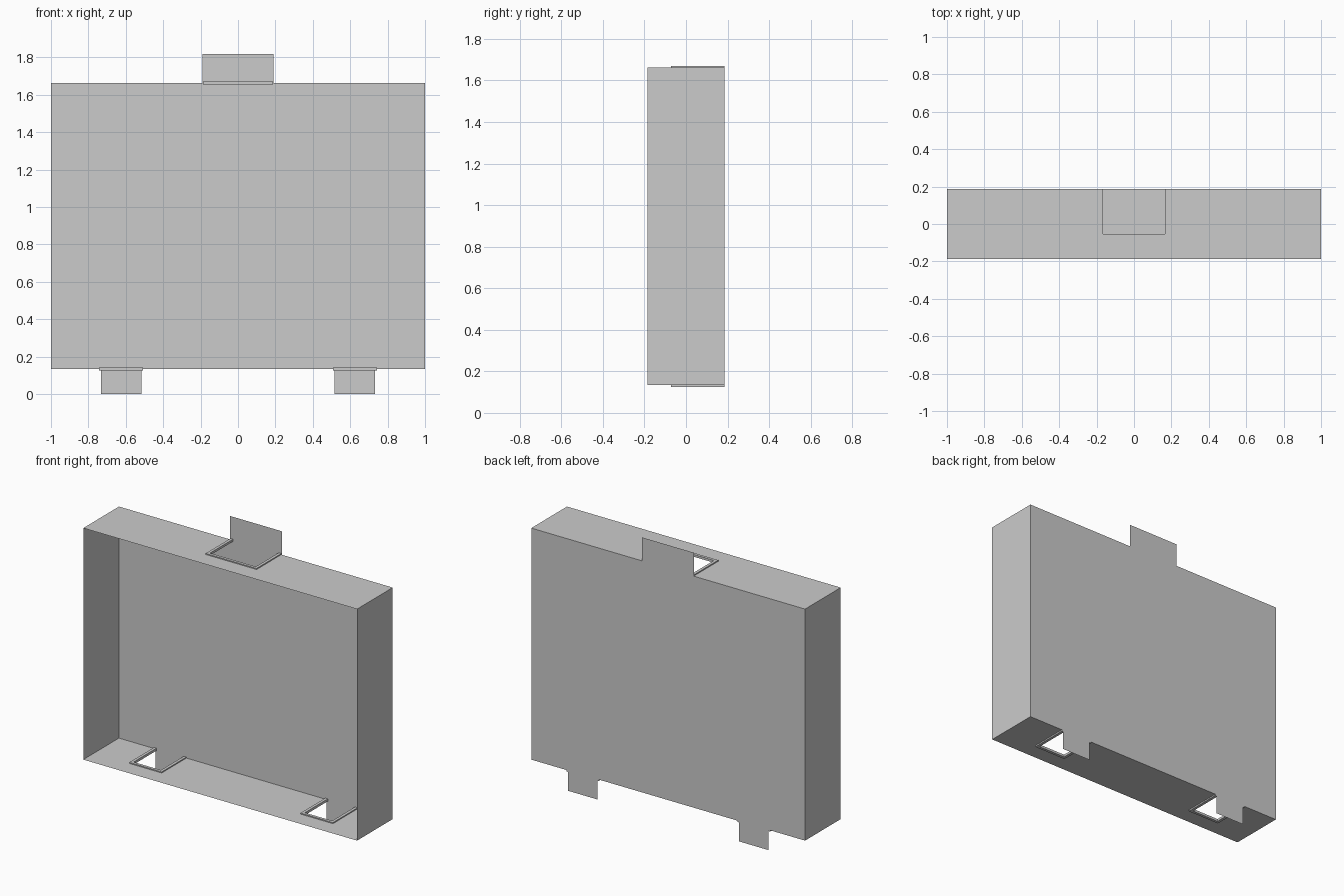
import bpy, bmesh

if "Cube" in bpy.data.objects:
    bpy.data.objects.remove(bpy.data.objects["Cube"])

W, D = 1.0, 0.186            # half width, half depth
Z0, Z1 = 0.134, 1.663        # bottom and top of the tray
TOP = 1.818                  # tip of the upper tab
HOLE_Y, RIM = -0.053, 0.019  # front edge of the slots, rim width
TOP_HOLES = [(-0.167, 0.167)]
LOW_HOLES = [(-0.725, -0.526), (0.526, 0.725)]


def sheet(name, pts, height=0.0):
    """Flat polygon, optionally extruded upwards into a solid."""
    bm = bmesh.new()
    face = bm.faces.new([bm.verts.new(p) for p in pts])
    if height:
        new = bmesh.ops.extrude_face_region(bm, geom=[face])["geom"]
        verts = [v for v in new if isinstance(v, bmesh.types.BMVert)]
        bmesh.ops.translate(bm, verts=verts, vec=(0, 0, height))
        bmesh.ops.recalc_face_normals(bm, faces=bm.faces)
    mesh = bpy.data.meshes.new(name)
    bm.to_mesh(mesh)
    bm.free()
    obj = bpy.data.objects.new(name, mesh)
    bpy.context.collection.objects.link(obj)
    return obj


def slotted_panel(name, z, holes, up):
    """Horizontal wall with slots open to the back edge."""
    pts = [(-W, -D, z), (W, -D, z), (W, D, z)]
    for a, b in reversed(holes):
        pts += [(b, D, z), (b, HOLE_Y, z), (a, HOLE_Y, z), (a, D, z)]
    pts.append((-W, D, z))
    sheet(name, pts if up else pts[::-1])


def slot_rim(name, a, b, z, height):
    """Raised U-shaped border around a slot."""
    r = RIM
    xy = [(a - r, D), (a - r, HOLE_Y - r), (b + r, HOLE_Y - r), (b + r, D),
          (b, D), (b, HOLE_Y), (a, HOLE_Y), (a, D)]
    sheet(name, [(x, y, z) for x, y in xy], height)


# back panel with its tabs in one outline
outline = [(-W, Z0)]
for a, b in [(-0.733, -0.517), (0.517, 0.733)]:
    outline += [(a, Z0), (a, 0), (b, 0), (b, Z0)]
outline += [(W, Z0), (W, Z1), (0.19, Z1), (0.19, TOP), (-0.19, TOP), (-0.19, Z1), (-W, Z1)]
sheet("back_panel", [(x, D, z) for x, z in reversed(outline)])

# side walls
for name, s in (("left_wall", -1), ("right_wall", 1)):
    pts = [(s * W, -D, Z0), (s * W, D, Z0), (s * W, D, Z1), (s * W, -D, Z1)]
    sheet(name, pts[::s])

# top and bottom walls
slotted_panel("top_wall", Z1, TOP_HOLES, True)
slotted_panel("bottom_wall", Z0, LOW_HOLES, False)

# slot rims
for a, b in TOP_HOLES:
    slot_rim("top_slot_rim", a, b, Z1 - 0.008, 0.015)
for a, b in LOW_HOLES:
    slot_rim("bottom_slot_rim", a, b, Z0 - 0.009, 0.016)
